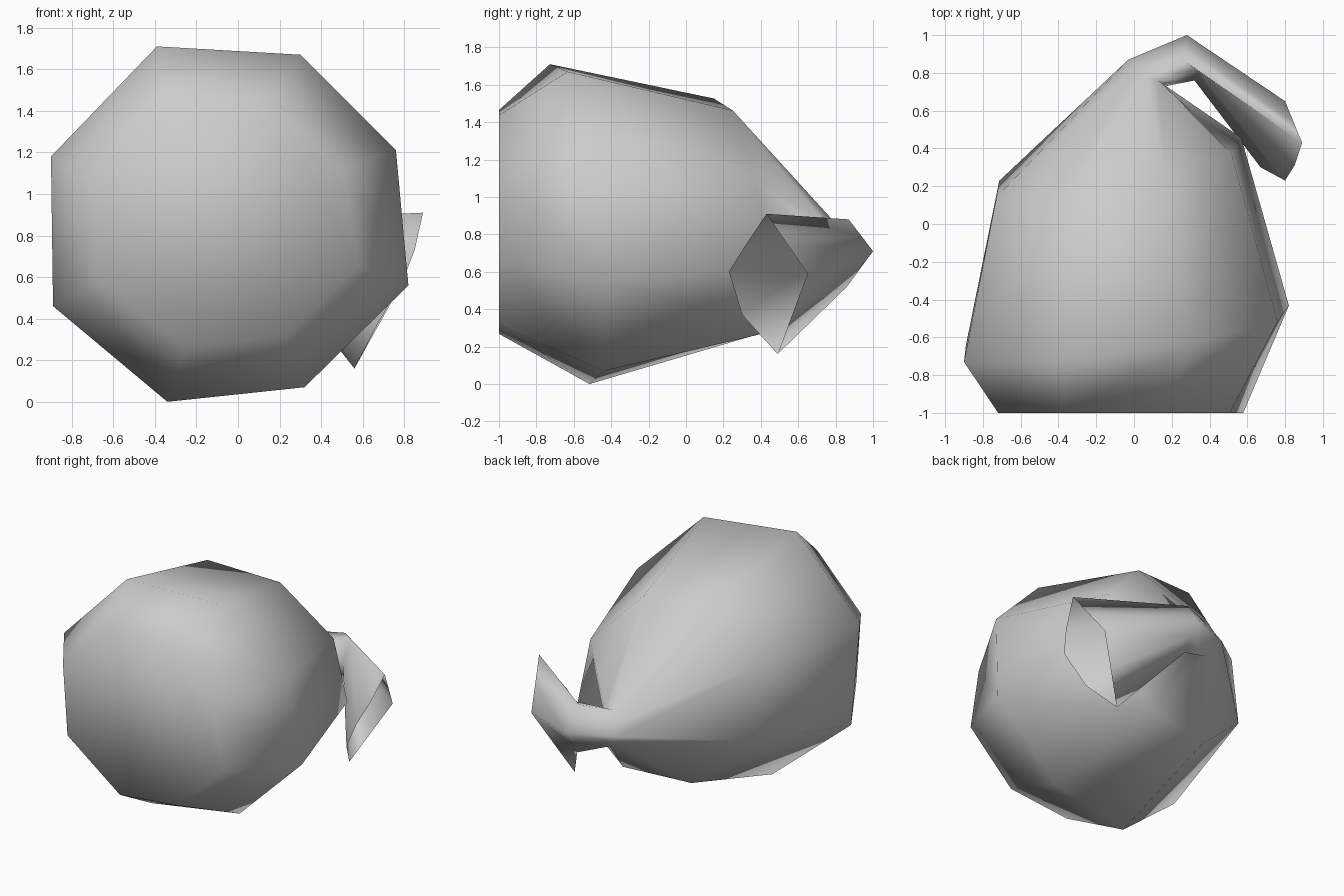
import bpy
import bmesh
from mathutils import Vector

# Remove the default cube
default_cube = bpy.data.objects.get("Cube")
if default_cube:
    bpy.data.objects.remove(default_cube, do_unlink=True)


def make_material(name, colour):
    material = bpy.data.materials.new(name)
    material.use_nodes = True
    material.diffuse_color = colour
    material.node_tree.nodes["Principled BSDF"].inputs["Base Color"].default_value = colour
    return material


# Lopsided eight-sided cross-section of the body
PROFILE = [(-.35, .85), (.34, .81), (.8, .35), (.86, -.3),
           (.36, -.79), (-.3, -.86), (-.85, -.4), (-.86, .32)]


def section(centre, across, up):
    """Place the body cross-section at a centre, spanned by two axes."""
    centre, across, up = Vector(centre), Vector(across), Vector(up)
    return [centre + across * s + up * t for s, t in PROFILE]


def diamond(top, inner, bottom, outer):
    """Four-cornered spout section with a point halfway along each side."""
    top, inner, bottom, outer = map(Vector, (top, inner, bottom, outer))
    return [outer.lerp(top, .5), top, top.lerp(inner, .5), inner,
            inner.lerp(bottom, .5), bottom, bottom.lerp(outer, .5), outer]


# Body sections from the flat front to the shoulder
front_rim = section((-.07, -1, .87), (.74, 0, 0), (-.04, 0, .7))
belly = section((-.04, -.58, .86), (1, .13, 0), (0, -.12, 1))
shoulder = section((-.08, .3, .88), (.75, .14, -.05), (-.01, -.12, .74))

# Thin neck that bends round towards the side
neck = diamond((.04, .79, .87), (.17, .73, .73), (.06, .8, .6), (-.03, .87, .72))
neck[2] = Vector((.13, .76, .84))
elbow = diamond((.26, .87, .88), (.32, .76, .7), (.28, .86, .52), (.28, 1, .71))
elbow[2] = Vector((.34, .81, .86))

# Open, slanted mouth with a fuller inner lip
mouth = diamond((.89, .43, .91), (.8, .23, .6), (.56, .49, .16), (.8, .65, .59))
mouth[2] = Vector((.85, .31, .73))
mouth[4] = Vector((.67, .3, .37))


def loft(name, sections, material):
    """Bridge successive sections, closing only the first one."""
    bm = bmesh.new()
    rings = [[bm.verts.new(point) for point in points] for points in sections]
    bm.faces.new(rings[0])
    for near, far in zip(rings, rings[1:]):
        for i in range(len(near)):
            j = (i + 1) % len(near)
            bm.faces.new((near[i], far[i], far[j], near[j]))
    bmesh.ops.recalc_face_normals(bm, faces=bm.faces[:])
    for face in bm.faces:
        face.smooth = True
    mesh = bpy.data.meshes.new(name)
    bm.to_mesh(mesh)
    bm.free()
    mesh.materials.append(material)
    obj = bpy.data.objects.new(name, mesh)
    bpy.context.scene.collection.objects.link(obj)
    return obj


grey = make_material("plain grey", (.6, .6, .6, 1))
loft("body_with_spout", [front_rim, belly, shoulder, neck, elbow, mouth], grey)
